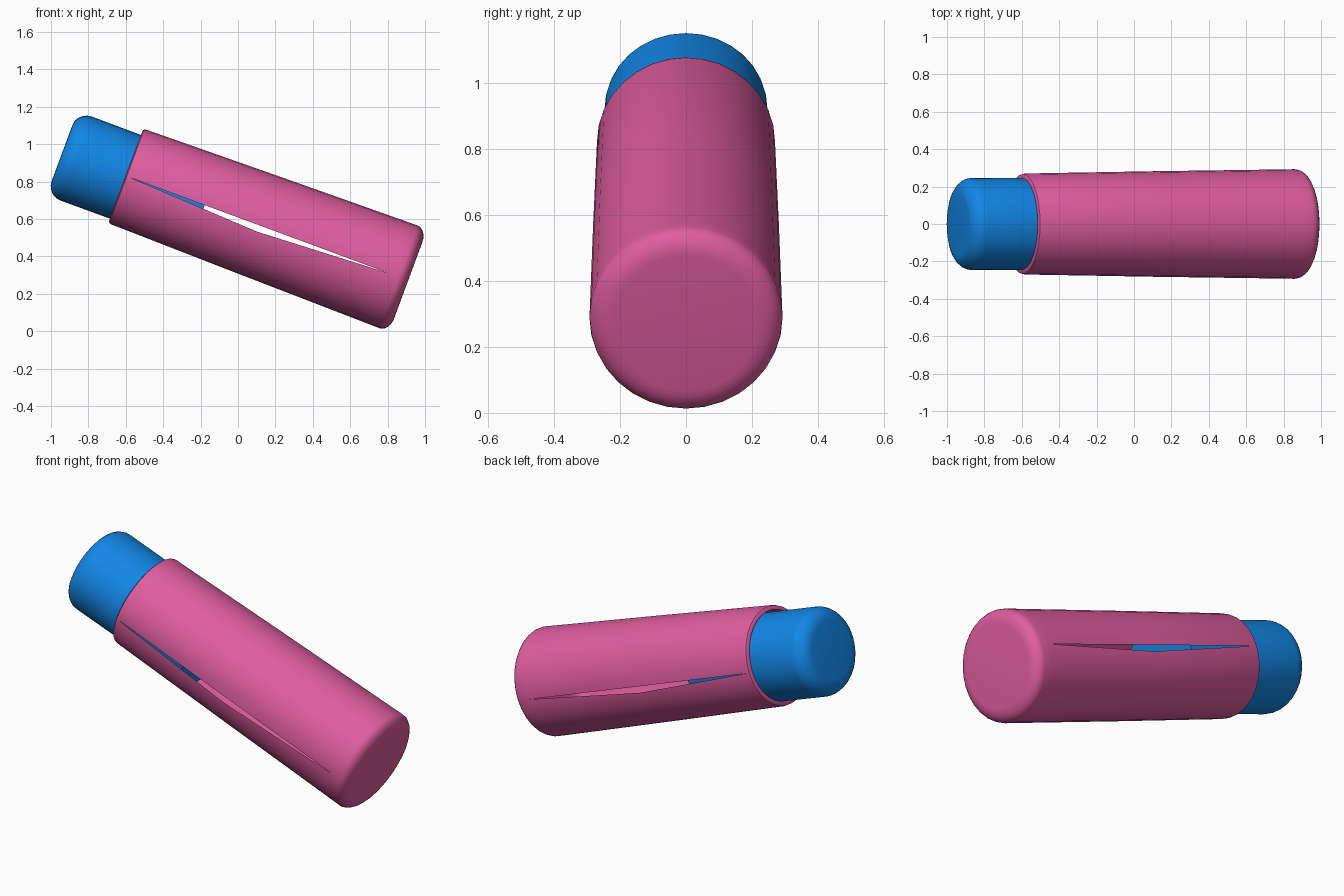
import bpy, bmesh, math
from mathutils import Matrix

cube = bpy.data.objects.get("Cube")
if cube:
    bpy.data.objects.remove(cube)

SIDES = 32
TILT = math.radians(20.3)
# Tilted frame with its origin at the open end of the sleeve
FRAME = Matrix.Translation((-0.6, 0, 0.83)) @ Matrix.Rotation(TILT, 4, 'Y')


def material(name, rgb):
    mat = bpy.data.materials.new(name)
    mat.use_nodes = True
    mat.diffuse_color = (*rgb, 1)
    mat.node_tree.nodes["Principled BSDF"].inputs["Base Color"].default_value = (*rgb, 1)
    return mat


def corner(x, r, dx, dr, steps=6):
    """Rounded corner points from the side wall to the flat end."""
    angles = [math.pi / 2 * i / steps for i in range(steps + 1)]
    return [(x + dx * math.sin(a), r - dr + dr * math.cos(a)) for a in angles]


def lathe(profile, cap_start):
    """Turn (x, radius) points around the x axis, always closing the last ring."""
    bm = bmesh.new()
    rings = []
    for x, r in profile:
        angles = [2 * math.pi * i / SIDES for i in range(SIDES)]
        rings.append([bm.verts.new((x, -r * math.cos(a), r * math.sin(a))) for a in angles])
    for a, b in zip(rings, rings[1:]):
        for i in range(SIDES):
            j = (i + 1) % SIDES
            bm.faces.new((a[i], a[j], b[j], b[i]))
    bm.faces.new(rings[-1])
    if cap_start:
        bm.faces.new(rings[0])
    bmesh.ops.recalc_face_normals(bm, faces=bm.faces)
    return bm, rings


def finish(bm, name, mat):
    mesh = bpy.data.meshes.new(name)
    bm.to_mesh(mesh)
    bm.free()
    mesh.materials.append(mat)
    obj = bpy.data.objects.new(name, mesh)
    bpy.context.collection.objects.link(obj)
    obj.matrix_world = FRAME
    bpy.ops.object.select_all(action='DESELECT')
    obj.select_set(True)
    bpy.context.view_layer.objects.active = obj
    bpy.ops.object.shade_smooth_by_angle(angle=math.radians(40))
    return obj


pink = material("pink", (0.74, 0.11, 0.35))
blue = material("blue", (0.006, 0.24, 0.79))

# Sleeve: slightly flared tube with a thin lip and a rounded closed base
lip = [(0, 0.245), (0, 0.258), (0.006, 0.267)]
wall = [(0.02, 0.27), (0.76, 0.282), (1.5, 0.292)]
bm, rings = lathe(lip + wall + corner(1.555, 0.293, 0.055, 0.075), False)

# Slits: open the seam on both sides and let the lower edge sag
first = len(lip)
seams = []
for side in (0, SIDES // 2):
    for k in (first, first + 1):
        seams.append(bm.edges.get((rings[k][side], rings[k + 1][side])))
bmesh.ops.split_edges(bm, edges=seams)
for v in bm.verts:
    on_seam = abs(v.co.z) < 0.001 and abs(v.co.x - wall[1][0]) < 0.001
    if on_seam and all(f.calc_center_median().z < 0 for f in v.link_faces):
        v.co.z -= 0.036
finish(bm, "sleeve", pink)

# Plug: rounded end piece that reaches into the sleeve
bm, rings = lathe([(0.45, 0.243), (0, 0.246)] + corner(-0.28, 0.247, -0.082, 0.082), True)
for v in bm.verts:
    v.co.z = v.co.z * 0.97 - 0.005
finish(bm, "plug", blue)
